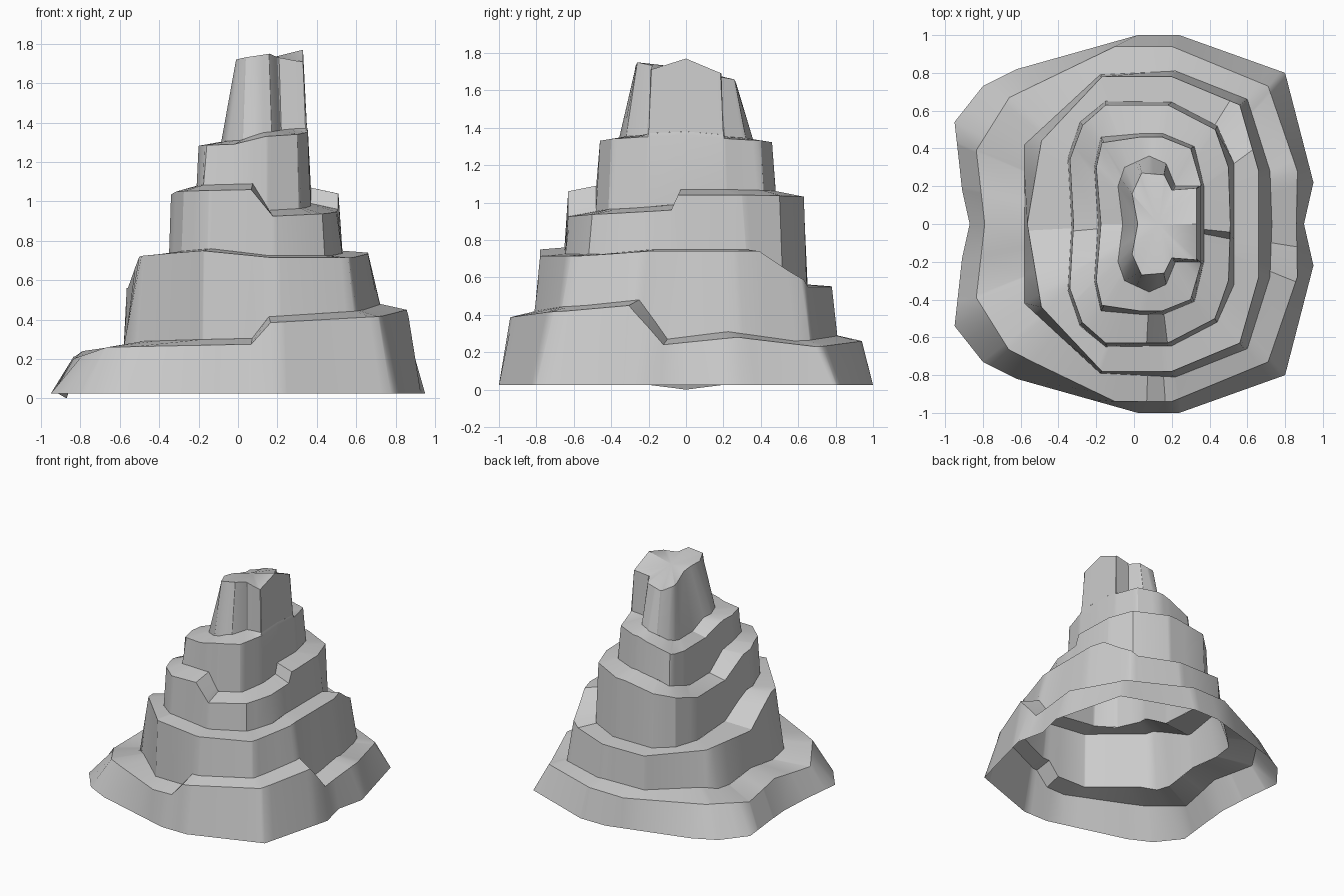
import bpy, bmesh, math
from mathutils import Vector

if "Cube" in bpy.data.objects:
    bpy.data.objects.remove(bpy.data.objects["Cube"])

CX = 0.1  # all rings are star-shaped around this axis


def closed(half):
    """Mirror a half outline (right middle -> back -> left middle) to the front."""
    return [Vector(p) for p in half] + [Vector((x, -y)) for x, y in half[-2:0:-1]]


def angle(p):
    return math.degrees(math.atan2(p[1], p[0] - CX)) % 360


def radius(poly, deg):
    """Distance from the axis to the outline in a given direction."""
    d = Vector((math.cos(math.radians(deg)), math.sin(math.radians(deg))))
    best = 0
    for a, b in zip(poly, poly[1:] + poly[:1]):
        a, e = a - Vector((CX, 0)), b - a
        den = d.x * e.y - d.y * e.x
        if abs(den) > 1e-9:
            t = (a.x * e.y - a.y * e.x) / den
            s = (a.x * d.y - a.y * d.x) / den
            if t > 0 and -1e-4 <= s <= 1.0001:
                best = max(best, t)
    return best


def height(keys, deg):
    """Linear interpolation of (degrees, z) keys around the circle."""
    k = sorted(keys)
    k = [(k[-1][0] - 360, k[-1][1])] + k + [(k[0][0] + 360, k[0][1])]
    for (a, za), (b, zb) in zip(k, k[1:]):
        if a <= deg <= b:
            return za + (zb - za) * (deg - a) / max(b - a, 1e-6)


def build(name, rings, cap=None):
    """Loft rings given as (half outline, height keys, extra z)."""
    angs = []
    for half, keys, _ in rings:
        angs += [angle(p) for p in closed(half)] + [k[0] % 360 for k in keys]
    use = []
    for a in sorted(angs):
        if not use or a - use[-1] > 0.4:
            use.append(a)
    bm = bmesh.new()
    loops = []
    for half, keys, dz in rings:
        poly, loop = closed(half), []
        for a in use:
            r, t = radius(poly, a), math.radians(a)
            loop.append(bm.verts.new((CX + r * math.cos(t), r * math.sin(t),
                                      height(keys, a) + dz)))
        loops.append(loop)
    n = len(use)
    for lo, hi in zip(loops, loops[1:]):
        for i in range(n):
            j = (i + 1) % n
            bm.faces.new((lo[i], lo[j], hi[j], hi[i]))
    if cap is not None:
        c = bm.verts.new((CX + 0.03, 0, cap))
        for i in range(n):
            bm.faces.new((loops[-1][i], loops[-1][(i + 1) % n], c))
    me = bpy.data.meshes.new(name)
    bm.to_mesh(me)
    bm.free()
    ob = bpy.data.objects.new(name, me)
    bpy.context.collection.objects.link(ob)
    bpy.context.view_layer.objects.active = ob
    ob.select_set(True)
    bpy.ops.object.shade_smooth_by_angle(angle=math.radians(28))
    ob.select_set(False)


# Half outlines: foot and rim of every tier
foot1 = [(.9, 0), (.95, .22), (.8, .8), (.24, 1), (.02, 1), (-.62, .82),
         (-.8, .73), (-.95, .54), (-.91, .18), (-.87, 0)]
rim1 = [(.86, 0), (.865, .28), (.71, .73), (.2, .94), (-.1, .94), (-.66, .67),
        (-.835, .39), (-.79, 0)]
foot2 = [(.73, 0), (.72, .28), (.6, .66), (.22, .81), (-.18, .79), (-.58, .42), (-.58, 0)]
rim2 = [(.66, 0), (.66, .28), (.56, .63), (.2, .78), (-.17, .78), (-.49, .44), (-.565, 0)]
foot3 = [(.53, 0), (.53, .32), (.44, .52), (.2, .645), (-.15, .65), (-.285, .54),
         (-.35, .35), (-.33, 0)]
rim3 = [(.51, 0), (.5, .3), (.43, .5), (.18, .63), (-.15, .63), (-.275, .52),
        (-.34, .34), (-.32, 0)]
foot4 = [(.37, 0), (.37, .2), (.32, .41), (.15, .48), (.05, .48), (-.175, .46),
         (-.21, .3), (-.19, 0)]
rim4 = [(.355, 0), (.355, .21), (.3, .4), (.15, .46), (.03, .46), (-.17, .43),
        (-.2, .3), (-.175, 0)]
foot5 = [(.35, 0), (.35, .2), (.22, .2), (.17, .32), (.08, .36), (-.05, .3),
         (-.085, .2), (-.06, 0)]
rim5 = [(.33, 0), (.33, .19), (.2, .18), (.16, .26), (.04, .27), (-.01, .16), (.02, 0)]

# Rim heights around the circle (degrees, z)
z0 = [(0, .025), (169, .025), (180, 0), (191, .025)]
z1 = [(20, .28), (48, .23), (85, .26), (140, .25), (158, .21), (180, .24), (202, .2),
      (221, .26), (268, .275), (274, .385), (315, .42), (338, .45), (351, .24)]
z2 = [(0, .74), (37, .74), (58, .55), (90, .55), (183, .56), (212, .72),
      (225, .73), (250, .75), (275, .715), (310, .715), (340, .74)]
z3 = [(40, 1.04), (90, 1.03), (112, .99), (142, .9), (185, .89), (210, 1.02), (225, 1.05),
      (267, 1.06), (277, .925), (310, .94), (349, .96), (354, 1.04)]
z4 = [(0, 1.36), (45, 1.34), (90, 1.32), (125, 1.23), (180, 1.21), (215, 1.28), (255, 1.29),
      (275, 1.33), (315, 1.35)]
z5 = [(0, 1.77), (40, 1.69), (75, 1.66), (105, 1.63), (180, 1.69), (255, 1.73),
      (283, 1.75), (320, 1.71)]

# Each tier: wall from foot to rim, then the ledge to the next foot
build("base_terrace", [(foot1, z0, 0), (rim1, z1, 0), (foot2, z1, .03)])
build("second_terrace", [(foot2, z1, .03), (rim2, z2, 0), (foot3, z2, .01)])
build("third_terrace", [(foot3, z2, .01), (rim3, z3, 0), (foot4, z3, .03)])
build("fourth_terrace", [(foot4, z3, .03), (rim4, z4, 0), (foot5, z4, .02)])
build("summit", [(foot5, z4, .02), (rim5, z5, 0)], cap=1.72)
